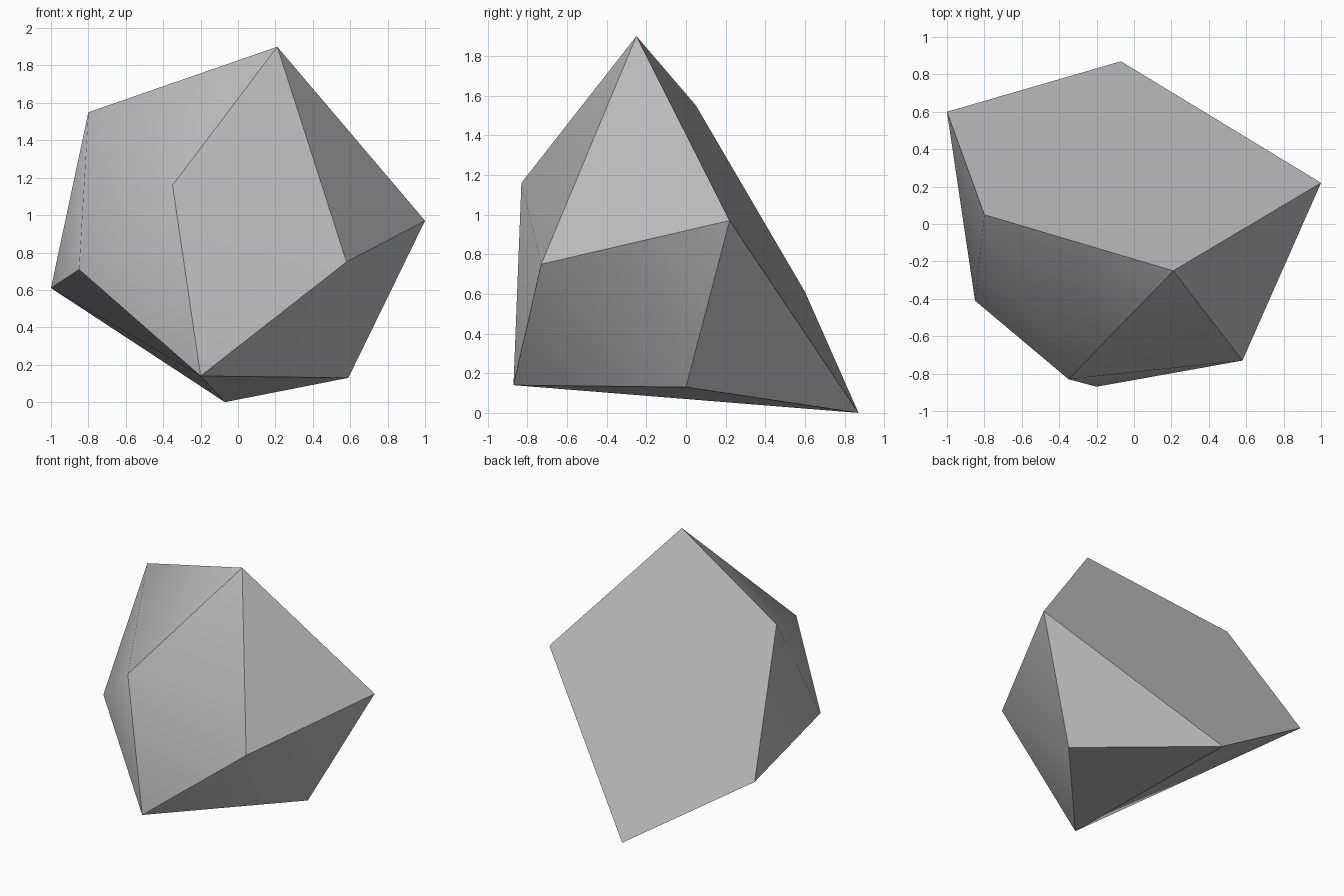
import bpy, bmesh
from math import radians

cube = bpy.data.objects.get("Cube")
if cube:
    bpy.data.objects.remove(cube, do_unlink=True)

# Stone colour
stone = bpy.data.materials.new("stone grey")
stone.use_nodes = True
grey = (0.52, 0.52, 0.52, 1)
stone.diffuse_color = grey
stone.node_tree.nodes["Principled BSDF"].inputs["Base Color"].default_value = grey

# Corners of the rock, wrapped in a convex hull
corners = {
    "peak": (0.21, -0.25, 1.90),
    "right_shoulder": (-0.80, 0.05, 1.55),
    "brow": (-0.35, -0.83, 1.16),
    "left_front": (0.58, -0.73, 0.75),
    "left_tip": (1.00, 0.22, 0.97),
    "left_foot": (0.59, 0.00, 0.13),
    "back_foot": (-0.07, 0.87, 0.00),
    "front_foot": (-0.20, -0.87, 0.14),
    "right_front": (-0.85, -0.41, 0.71),
    "right_back": (-1.00, 0.60, 0.61),
}
bm = bmesh.new()
for point in corners.values():
    bm.verts.new(point)
bmesh.ops.convex_hull(bm, input=bm.verts)

# Merge the broad, flat back into one facet
bmesh.ops.dissolve_limit(bm, angle_limit=radians(4), verts=bm.verts, edges=bm.edges)
bmesh.ops.recalc_face_normals(bm, faces=bm.faces)

mesh = bpy.data.meshes.new("rock")
bm.to_mesh(mesh)
bm.free()
mesh.materials.append(stone)
rock = bpy.data.objects.new("rock", mesh)
bpy.context.collection.objects.link(rock)

# Soften shallow edges, keep steep ones crisp
bpy.ops.object.select_all(action="DESELECT")
rock.select_set(True)
bpy.context.view_layer.objects.active = rock
bpy.ops.object.shade_smooth_by_angle(angle=radians(34))
